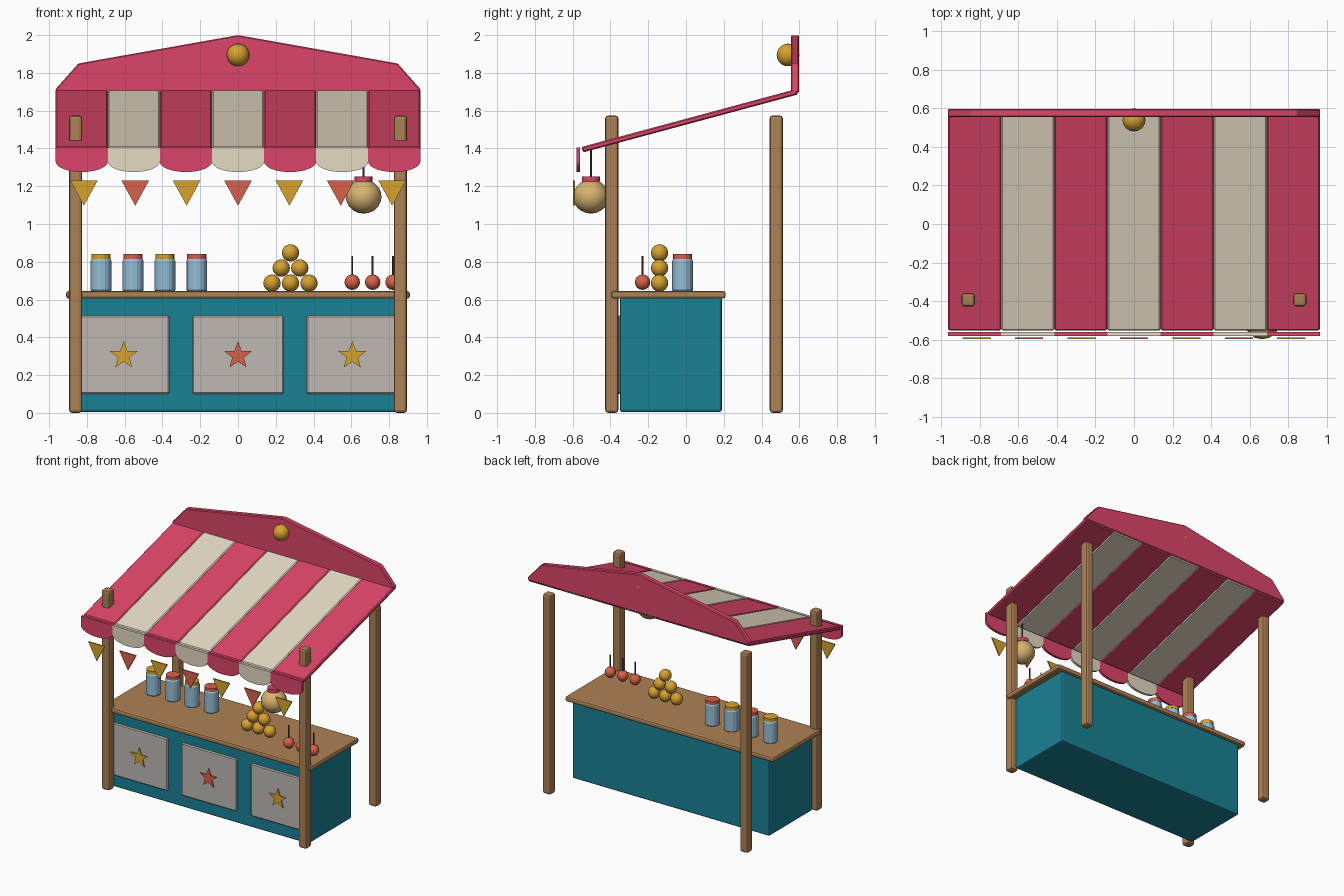
import bpy, bmesh, math
from mathutils import Matrix

if "Cube" in bpy.data.objects:
    bpy.data.objects.remove(bpy.data.objects["Cube"])

COLS = dict(red=(0.72, 0.06, 0.14), cream=(0.78, 0.70, 0.55), wood=(0.42, 0.22, 0.09),
            teal=(0.01, 0.22, 0.30), panel=(0.52, 0.48, 0.45), gold=(0.68, 0.36, 0.03),
            coral=(0.68, 0.12, 0.07), glass=(0.30, 0.52, 0.68), lamp=(0.68, 0.45, 0.16),
            dark=(0.12, 0.06, 0.04))
MATS = {}
for key, c in COLS.items():
    MATS[key] = bpy.data.materials.new(key)
    MATS[key].diffuse_color = (*c, 1)


def finish(name, bm, col, bevel=0, segs=1, smooth=False):
    bmesh.ops.recalc_face_normals(bm, faces=bm.faces)
    if bevel:
        bmesh.ops.bevel(bm, geom=bm.edges[:], offset=bevel, segments=segs,
                        profile=0.5, affect='EDGES')
    if smooth:
        for f in bm.faces:
            f.smooth = True
    me = bpy.data.meshes.new(name)
    bm.to_mesh(me)
    bm.free()
    me.materials.append(MATS[col])
    ob = bpy.data.objects.new(name, me)
    bpy.context.collection.objects.link(ob)
    return ob


def box(name, lo, hi, col, bevel=0.008, segs=1):
    bm = bmesh.new()
    bmesh.ops.create_cube(bm, size=1)
    size = [h - l for l, h in zip(lo, hi)]
    bmesh.ops.scale(bm, vec=size, verts=bm.verts)
    ob = finish(name, bm, col, bevel, segs)
    ob.location = [(l + h) / 2 for l, h in zip(lo, hi)]
    return ob


def plate(name, pts, y0, y1, col, bevel=0):
    """Outline in x,z extruded from y0 to y1."""
    bm = bmesh.new()
    f = bm.faces.new([bm.verts.new((x, y0, z)) for x, z in pts])
    r = bmesh.ops.extrude_face_region(bm, geom=[f])
    bmesh.ops.translate(bm, vec=(0, y1 - y0, 0),
                        verts=[v for v in r['geom'] if isinstance(v, bmesh.types.BMVert)])
    return finish(name, bm, col, bevel)


def ball(name, loc, r, col, rz=None, u=16, v=10):
    bm = bmesh.new()
    bmesh.ops.create_uvsphere(bm, u_segments=u, v_segments=v, radius=r)
    bmesh.ops.scale(bm, vec=(1, 1, (rz or r) / r), verts=bm.verts)
    ob = finish(name, bm, col, smooth=True)
    ob.location = loc
    return ob


def lathe(name, x, y, prof, col, n=16):
    """Closed turned solid from (radius, z) pairs."""
    bm = bmesh.new()
    rings = [[bm.verts.new((x + r * math.cos(2 * math.pi * i / n),
                            y + r * math.sin(2 * math.pi * i / n), z)) for i in range(n)]
             for r, z in prof]
    for a, b in zip(rings, rings[1:]):
        for i in range(n):
            bm.faces.new((a[i], a[(i + 1) % n], b[(i + 1) % n], b[i]))
    bm.faces.new(rings[0])
    bm.faces.new(rings[-1])
    return finish(name, bm, col)


# Counter body and worktop
box("counter_body", (-0.86, -0.35, 0.005), (0.86, 0.19, 0.61), 'teal', 0.012, 2)
box("counter_top", (-0.91, -0.395, 0.605), (0.91, 0.21, 0.645), 'wood', 0.013, 2)

# Front panels with stars
for i, cx in enumerate((-0.605, 0, 0.605)):
    box(f"front_panel_{i}", (cx - 0.242, -0.362, 0.10), (cx + 0.242, -0.34, 0.515), 'panel', 0.007)
    star = []
    for k in range(10):
        a = math.pi / 2 + k * math.pi / 5
        r = 0.032 if k % 2 else 0.077
        star.append((cx + r * math.cos(a), 0.303 + r * math.sin(a)))
    plate(f"star_{i}", star, -0.37, -0.355, 'coral' if i == 1 else 'gold')

# Four posts
for sx in (-1, 1):
    for y, label in ((-0.393, "front"), (0.478, "back")):
        x = sx * 0.86
        box(f"{label}_post_{'left' if sx < 0 else 'right'}", (x - 0.035, y - 0.035, 0),
            (x + 0.035, y + 0.035, 1.575), 'wood', 0.016, 2)

# Sloping striped canopy with scalloped valance
W = 1.93 / 7
SLOPE = math.atan2(0.31, 1.15)
for i in range(7):
    cx = (i - 3) * W
    col = 'cream' if i % 2 else 'red'
    s = box(f"canopy_stripe_{i}", (cx - W / 2, -0.59, -0.015), (cx + W / 2, 0.59, 0.015), col, 0.007)
    s.location = (cx, 0.02, 1.547)
    s.rotation_euler.x = SLOPE
    pts = [(cx - W / 2, 1.405), (cx + W / 2, 1.405)]
    for k in range(13):
        a = math.pi * k / 12
        pts.append((cx + W / 2 * math.cos(a), 1.33 - 0.055 * math.sin(a)))
    plate(f"valance_{i}", pts, -0.58, -0.56, col)

# Back sign board and its ball
plate("sign_board", [(-0.965, 1.695), (0.965, 1.695), (0.965, 1.715), (0.845, 1.85),
                     (0, 2.0), (-0.845, 1.85), (-0.965, 1.715)], 0.555, 0.598, 'red', 0.006)
ball("sign_ball", (0, 0.54, 1.895), 0.06, 'gold')

# Pennants
for i in range(7):
    cx = (i - 3) * 0.272
    plate(f"pennant_{i}", [(cx - 0.073, 1.23), (cx + 0.073, 1.23), (cx, 1.097)],
          -0.598, -0.588, 'coral' if i % 2 else 'gold')

# Hanging lantern
LX, LY = 0.665, -0.503
ball("lantern", (LX, LY, 1.145), 0.095, 'lamp', 0.09)
lathe("lantern_cap", LX, LY, [(0.047, 1.225), (0.047, 1.252)], 'red')
lathe("lantern_cord", LX, LY, [(0.005, 1.25), (0.005, 1.405)], 'dark', 8)

# Jars with lids
for i, x in enumerate((-0.725, -0.556, -0.387, -0.218)):
    lathe(f"jar_{i}", x, -0.018, [(0.05, 0.643), (0.055, 0.65), (0.055, 0.805), (0.048, 0.818)], 'glass')
    lathe(f"jar_lid_{i}", x, -0.018, [(0.051, 0.815), (0.051, 0.84)], 'coral' if i % 2 else 'gold')

# Fruit pyramid
for row in range(3):
    n = 3 - row
    for k in range(n):
        ball(f"fruit_{row}_{k}", (0.278 + (k - (n - 1) / 2) * 0.098, -0.14, 0.687 + row * 0.08),
             0.046, 'gold', u=12, v=8)

# Apples on sticks
for i in range(3):
    x = 0.605 + i * 0.108
    ball(f"apple_{i}", (x, -0.23, 0.692), 0.041, 'coral', u=12, v=8)
    lathe(f"apple_stick_{i}", x, -0.23, [(0.005, 0.72), (0.005, 0.83)], 'dark', 8)

for m in bpy.data.materials:
    if m.users and not m.is_grease_pencil:
        m.use_nodes = True
        m.node_tree.nodes["Principled BSDF"].inputs["Base Color"].default_value = m.diffuse_color
